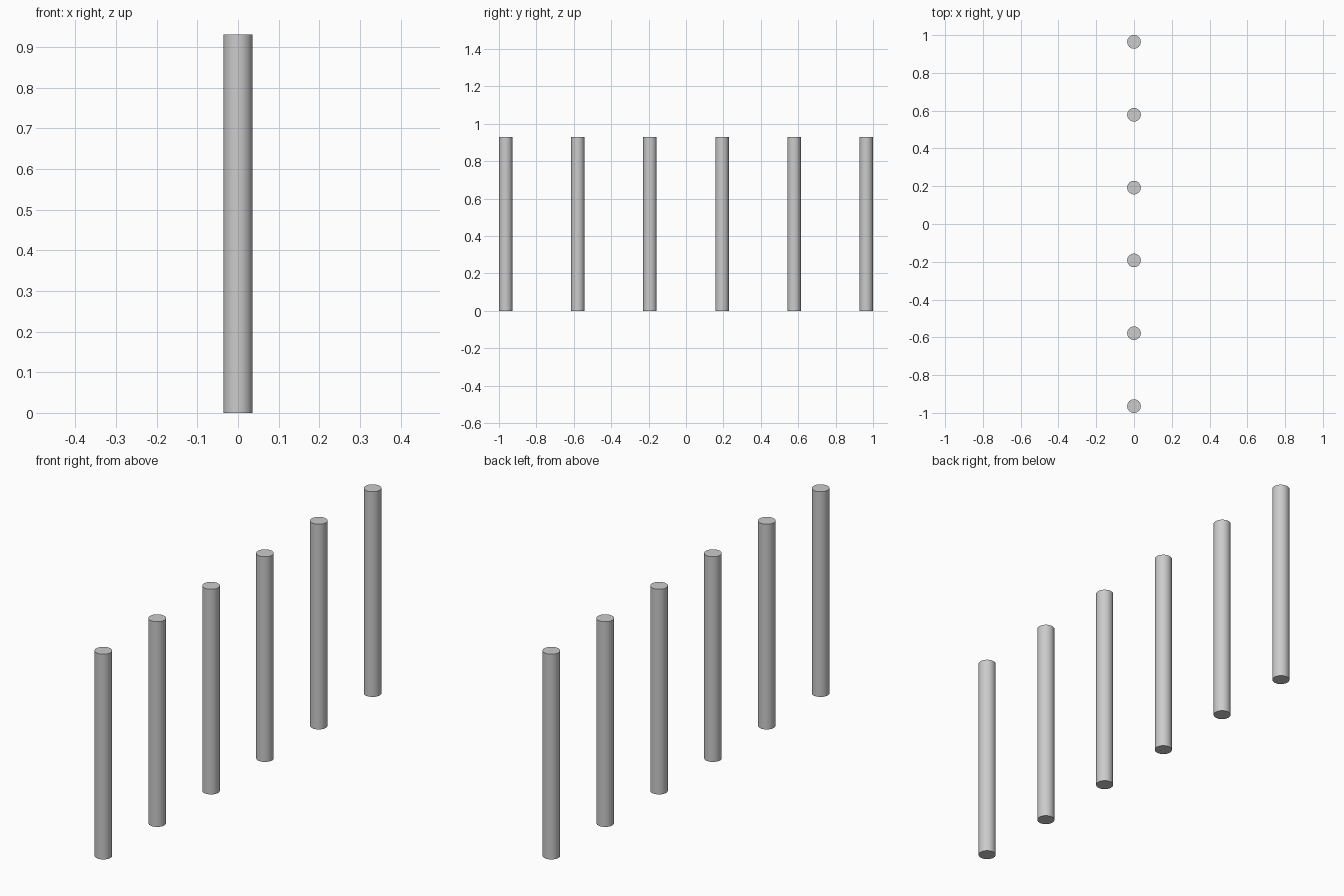
import bpy
import math

if "Cube" in bpy.data.objects:
    bpy.data.objects.remove(bpy.data.objects["Cube"])

RADIUS, HEIGHT, COUNT = 0.036, 0.93, 6
END = 1.0 - RADIUS  # centre of the outermost post


def add_post(index):
    y = -END + index * 2 * END / (COUNT - 1)
    bpy.ops.mesh.primitive_cylinder_add(
        vertices=48, radius=RADIUS, depth=HEIGHT, location=(0, y, HEIGHT / 2))
    bpy.context.object.name = f"post_{index + 1}"
    bpy.ops.object.shade_smooth_by_angle(angle=math.radians(30))


# Row of evenly spaced round posts
for i in range(COUNT):
    add_post(i)
